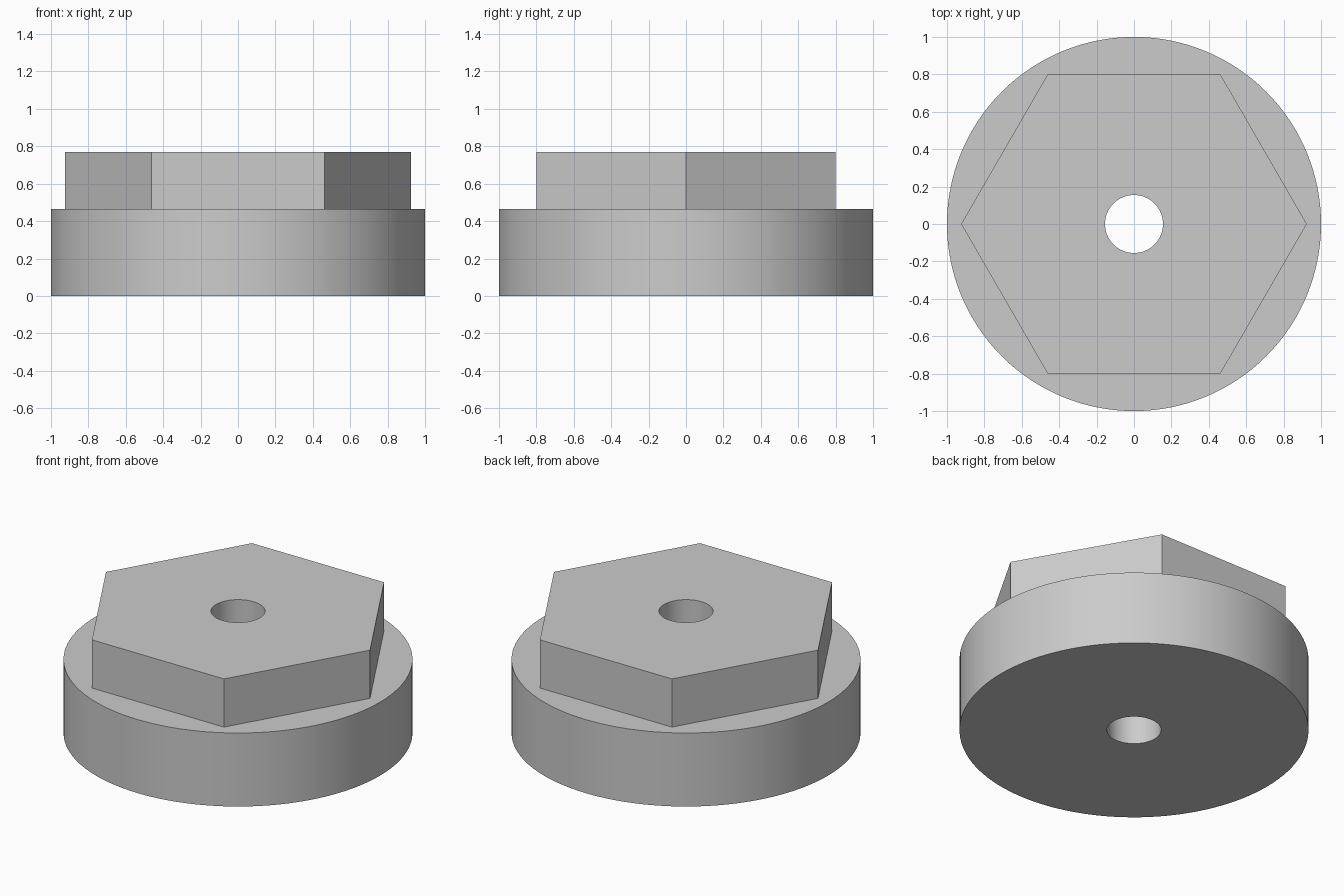
import bpy
import math

cube = bpy.data.objects.get("Cube")
if cube:
    bpy.data.objects.remove(cube, do_unlink=True)

BASE_TOP = 0.465
HEAD_TOP = 0.77
HEX_APOTHEM = 0.8
BORE_RADIUS = 0.155

grey = bpy.data.materials.new("plain_grey")
grey.use_nodes = True
colour = (0.6, 0.6, 0.6, 1)
grey.diffuse_color = colour
grey.node_tree.nodes["Principled BSDF"].inputs["Base Color"].default_value = colour


def prism(name, sides, radius, bottom, top, turn=0.0):
    """Upright prism between two heights."""
    bpy.ops.mesh.primitive_cylinder_add(
        vertices=sides, radius=radius, depth=top - bottom,
        location=(0, 0, (bottom + top) / 2), rotation=(0, 0, turn))
    obj = bpy.context.object
    obj.name = name
    obj.data.materials.append(grey)
    return obj


def combine(target, tool, operation):
    """Apply a boolean and remove its tool."""
    mod = target.modifiers.new(operation.lower(), "BOOLEAN")
    mod.operation = operation
    mod.solver = "EXACT"
    mod.object = tool
    bpy.context.view_layer.objects.active = target
    bpy.ops.object.modifier_apply(modifier=mod.name)
    bpy.data.objects.remove(tool, do_unlink=True)


# Round base with a hexagonal head, corners pointing along x
body = prism("hex_headed_disc", 128, 1.0, 0.0, BASE_TOP)
head = prism("hex_head", 6, HEX_APOTHEM / math.cos(math.pi / 6),
             BASE_TOP / 2, HEAD_TOP, math.pi / 6)
combine(body, head, "UNION")

# Bore through the full height
bore = prism("bore_cutter", 64, BORE_RADIUS, -0.2, HEAD_TOP + 0.2)
bore.hide_render = True
combine(body, bore, "DIFFERENCE")

# Smooth round walls, crisp edges
bpy.ops.object.select_all(action="DESELECT")
body.select_set(True)
bpy.context.view_layer.objects.active = body
bpy.ops.object.shade_smooth_by_angle(angle=math.radians(30))
